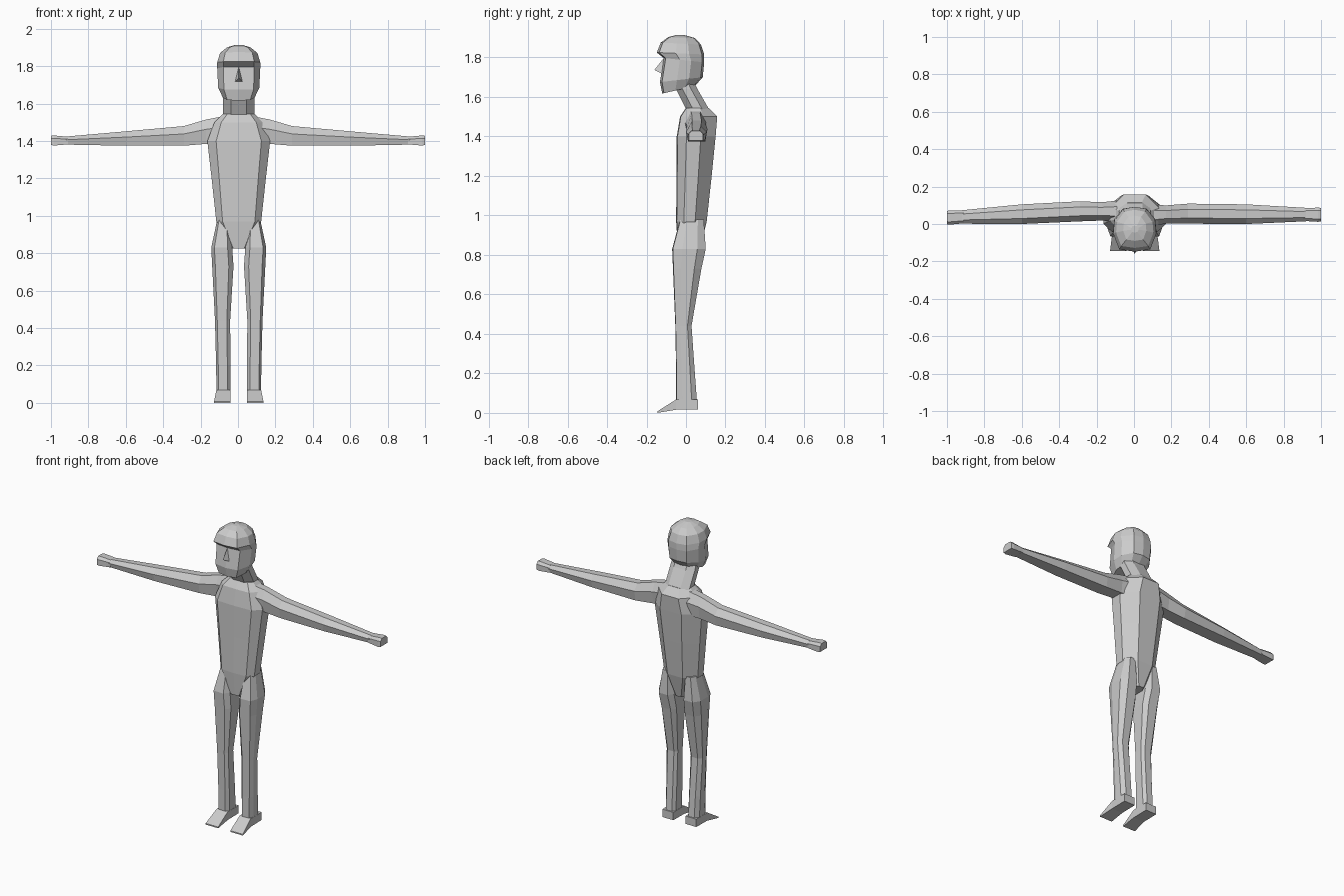
import bpy
import bmesh
from mathutils import Vector

# Remove the default object
default = bpy.data.objects.get("Cube")
if default:
    bpy.data.objects.remove(default, do_unlink=True)

# One plain colour for the whole figure
CLAY = (0.6, 0.6, 0.6, 1.0)
clay = bpy.data.materials.new("plain_grey")
clay.use_nodes = True
clay.diffuse_color = CLAY
clay.node_tree.nodes["Principled BSDF"].inputs["Base Color"].default_value = CLAY

MIDLINE = 0.004  # body axis, slightly off the centre of the arm span


def add_object(name, bm):
    """Turn a bmesh into a flat shaded object with outward normals."""
    bmesh.ops.recalc_face_normals(bm, faces=bm.faces)
    mesh = bpy.data.meshes.new(name)
    bm.to_mesh(mesh)
    bm.free()
    mesh.materials.append(clay)
    obj = bpy.data.objects.new(name, mesh)
    bpy.context.scene.collection.objects.link(obj)
    return obj


def loft(name, rings):
    """Skin a list of equal-length point rings and cap both ends."""
    bm = bmesh.new()
    loops = [[bm.verts.new(p) for p in ring] for ring in rings]
    for low, high in zip(loops, loops[1:]):
        for i in range(len(low)):
            j = (i + 1) % len(low)
            bm.faces.new((low[i], low[j], high[j], high[i]))
    bm.faces.new(loops[0])
    bm.faces.new(loops[-1])
    return add_object(name, bm)


def lerp(a, b, t):
    return a + (b - a) * t


def mirrored(half):
    """Complete a half outline (u = half width, v = front to back)."""
    return half + [(-u, v) for u, v in reversed(half) if u > 0]


def body_ring(outline, z_front, z_back, width, front, back):
    """Horizontal ring on the midline, optionally tilted front to back."""
    return [Vector((MIDLINE + u * width, lerp(front, back, v), lerp(z_front, z_back, v)))
            for u, v in outline]


# Torso: flat front, ridged back, tapering to the groin
torso_outline = mirrored([(0, 0), (0.72, 0.02), (1, 0.25), (1, 0.62), (0.45, 1)])
torso_rings = [  # height, half width, front, back
    (0.825, 0.04, -0.04, 0.07),
    (0.97, 0.12, -0.05, 0.105),
    (1.2, 0.145, -0.048, 0.13),
    (1.4, 0.168, -0.047, 0.15),
    (1.5, 0.13, -0.03, 0.158),
    (1.545, 0.085, 0.0, 0.115),
]
loft("torso", [body_ring(torso_outline, z, z, w, f, b) for z, w, f, b in torso_rings])

# Neck: leans forward into the head
neck_outline = mirrored([(0.5, 0), (1, 0.3), (1, 0.7), (0.5, 1)])
neck_rings = [
    (1.48, 0.085, 0.02, 0.13),
    (1.54, 0.085, 0.0, 0.115),
    (1.64, 0.085, -0.05, 0.058),
    (1.7, 0.08, -0.08, 0.03),
]
loft("neck", [body_ring(neck_outline, z, z, w, f, b) for z, w, f, b in neck_rings])

# Head: flat face with an overhanging brow and rounded crown
head_outline = mirrored([(0, 0), (0.72, 0.05), (1, 0.4), (0.95, 0.68), (0.55, 0.95), (0, 1)])
head_rings = [  # front height, back height, half width, front, back
    (1.617, 1.655, 0.085, -0.12, 0.045),
    (1.675, 1.7, 0.11, -0.132, 0.085),
    (1.797, 1.775, 0.115, -0.113, 0.092),
    (1.825, 1.815, 0.115, -0.148, 0.092),
    (1.875, 1.865, 0.1, -0.128, 0.076),
    (1.903, 1.898, 0.062, -0.09, 0.045),
    (1.914, 1.914, 0.02, -0.045, -0.01),
]
loft("head", [body_ring(head_outline, *ring) for ring in head_rings])

# Nose: a small wedge with its tip pushed forward
bm = bmesh.new()
bridge, tip, left, right = [
    bm.verts.new((MIDLINE + x, y, z)) for x, y, z in
    [(0, -0.112, 1.797), (0, -0.16, 1.737), (0.02, -0.122, 1.718), (-0.02, -0.122, 1.718)]]
for corners in [(bridge, left, tip), (bridge, tip, right), (left, right, tip), (bridge, right, left)]:
    bm.faces.new(corners)
add_object("nose", bm)

# Limb outlines and ring tables, written for the +x side
arm_outline = [(0.1, 0), (0.9, 0), (1, 0.6), (0.72, 1), (0.28, 1), (0, 0.6)]
arm_rings = [  # reach, front, back, bottom, top
    (0.09, 0.0, 0.115, 1.39, 1.53),
    (0.17, 0.01, 0.108, 1.385, 1.515),
    (0.29, 0.008, 0.115, 1.375, 1.48),
    (0.6, 0.0, 0.105, 1.375, 1.452),
    (0.92, 0.008, 0.08, 1.381, 1.424),
]
hand_outline = [(0, 0), (1, 0), (1, 0.7), (0.8, 1), (0.2, 1), (0, 0.7)]
hand_rings = [
    (0.91, 0.01, 0.078, 1.382, 1.423),
    (0.985, 0.004, 0.08, 1.376, 1.43),
    (1.0, 0.006, 0.078, 1.379, 1.428),
]
leg_outline = [(0, 0.2), (0.22, 0), (0.85, 0.02), (1, 0.3),
               (1, 0.75), (0.75, 1), (0.2, 1), (0, 0.8)]
leg_rings = [  # height, inner, outer, front, back
    (0.98, 0.05, 0.115, -0.03, 0.09),
    (0.83, 0.035, 0.147, -0.07, 0.1),
    (0.73, 0.028, 0.142, -0.066, 0.078),
    (0.44, 0.046, 0.127, -0.054, 0.028),
    (0.2, 0.044, 0.121, -0.05, 0.045),
    (0.05, 0.044, 0.119, -0.05, 0.056),
]
foot_rings = [  # depth, inner, outer, bottom, top
    (0.062, 0.043, 0.12, 0.018, 0.068),
    (-0.05, 0.043, 0.12, 0.016, 0.068),
    (-0.145, 0.043, 0.132, 0.0, 0.008),
]
box_outline = [(0, 0), (1, 0), (1, 1), (0, 1)]


def arm_ring(side, outline, reach, front, back, bottom, top):
    sway = 0.02 * side * (reach - 0.6)
    return [Vector((side * reach, lerp(front, back, u) + sway, lerp(bottom, top, v)))
            for u, v in outline]


def leg_ring(side, outline, height, inner, outer, front, back):
    return [Vector((MIDLINE + side * lerp(inner, outer, u), lerp(front, back, v), height))
            for u, v in outline]


def foot_ring(side, outline, depth, inner, outer, bottom, top):
    return [Vector((MIDLINE + side * lerp(inner, outer, u), depth, lerp(bottom, top, v)))
            for u, v in outline]


# Arms, hands, legs and feet on both sides
for label, side in (("left", 1), ("right", -1)):
    for part, make_ring, outline, rings in (
        ("arm", arm_ring, arm_outline, arm_rings),
        ("hand", arm_ring, hand_outline, hand_rings),
        ("leg", leg_ring, leg_outline, leg_rings),
        ("foot", foot_ring, box_outline, foot_rings),
    ):
        loft(f"{label}_{part}", [make_ring(side, outline, *ring) for ring in rings])
